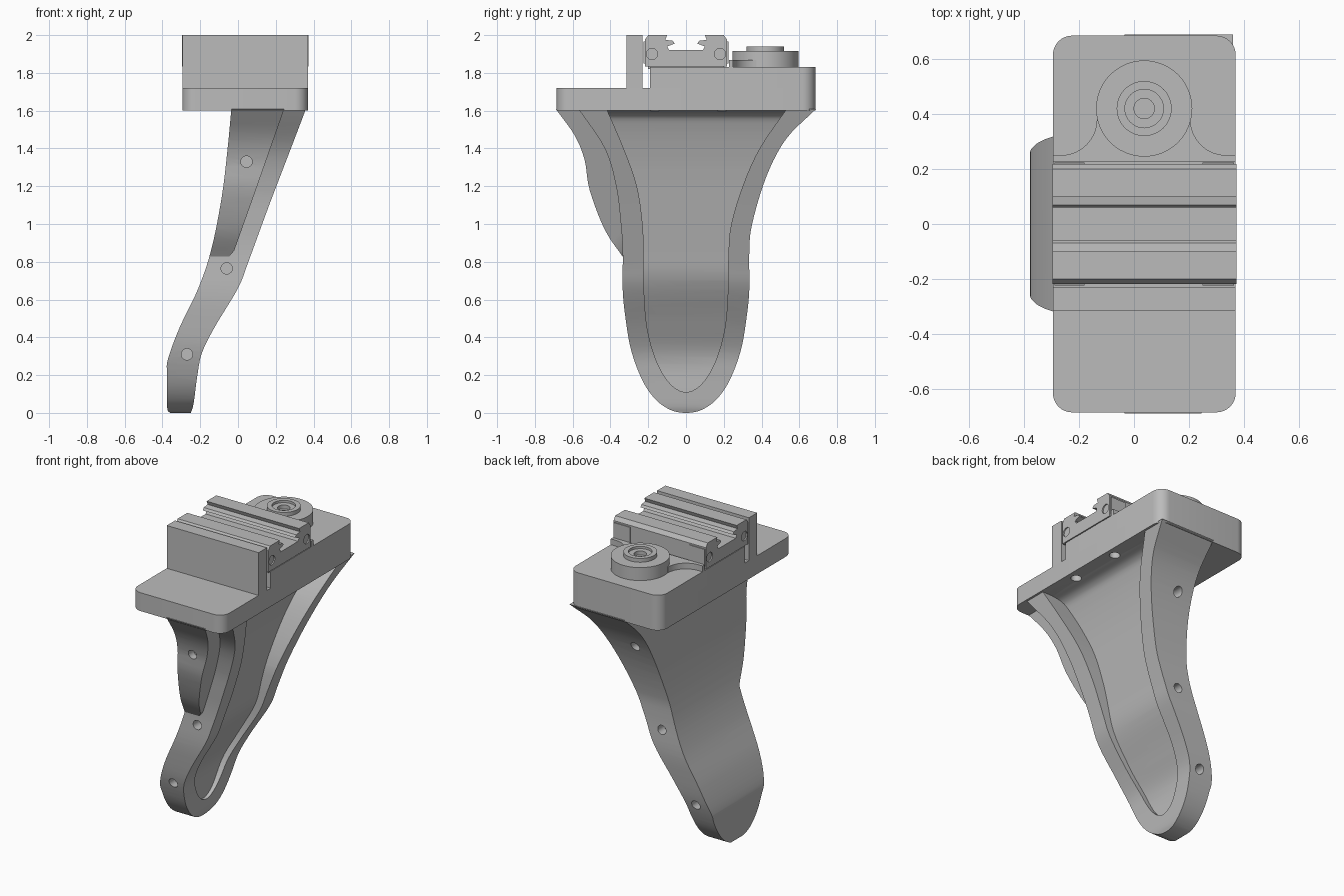
import bpy, bmesh, math
from mathutils import Vector

cube = bpy.data.objects.get("Cube")
if cube:
    bpy.data.objects.remove(cube, do_unlink=True)

GREY = (0.5, 0.5, 0.5, 1)
grey = bpy.data.materials.new("plain_grey")
grey.use_nodes = True
grey.diffuse_color = GREY
grey.node_tree.nodes["Principled BSDF"].inputs["Base Color"].default_value = GREY


def make(name, bm):
    bmesh.ops.recalc_face_normals(bm, faces=bm.faces)
    mesh = bpy.data.meshes.new(name)
    bm.to_mesh(mesh)
    bm.free()
    mesh.materials.append(grey)
    obj = bpy.data.objects.new(name, mesh)
    bpy.context.collection.objects.link(obj)
    return obj


def prism(name, outline, axis, start, end):
    """Extrude a flat outline along one axis."""
    def place(p, t):
        return {"x": (t, p[0], p[1]), "y": (p[0], t, p[1]), "z": (p[0], p[1], t)}[axis]
    bm = bmesh.new()
    low = [bm.verts.new(place(p, start)) for p in outline]
    high = [bm.verts.new(place(p, end)) for p in outline]
    bm.faces.new(low)
    bm.faces.new(high)
    n = len(outline)
    for i in range(n):
        j = (i + 1) % n
        bm.faces.new((low[i], low[j], high[j], high[i]))
    return make(name, bm)


def rect(a, b, c, d):
    return [(a, c), (b, c), (b, d), (a, d)]


def arc(cx, cy, r, start, end, steps=8):
    angles = [math.radians(start + (end - start) * i / steps) for i in range(steps + 1)]
    return [(cx + r * math.cos(a), cy + r * math.sin(a)) for a in angles]


def circle(cx, cy, r):
    return arc(cx, cy, r, 0, 360, 32)[:-1]


def smooth(points, steps=5):
    """Run a soft curve through the points."""
    p = [Vector(q) for q in points]
    p = [p[0] * 2 - p[1]] + p + [p[-1] * 2 - p[-2]]
    out = []
    for a, b, c, d in zip(p, p[1:], p[2:], p[3:]):
        for i in range(steps):
            t = i / steps
            q = b * 2 + (c - a) * t + (a * 2 - b * 5 + c * 4 - d) * t * t
            q += (b * 3 - a - c * 3 + d) * t ** 3
            out.append(tuple(q / 2))
    return out + [tuple(p[-2])]


def mirrored(points):
    return [(-y, z) for y, z in points]


def boolean(obj, cutter, operation):
    mod = obj.modifiers.new("cut", "BOOLEAN")
    mod.operation = operation
    mod.solver = "EXACT"
    mod.object = cutter
    bpy.context.view_layer.objects.active = obj
    bpy.ops.object.modifier_apply(modifier=mod.name)
    bpy.data.objects.remove(cutter, do_unlink=True)


def shade(obj, angle=35):
    bpy.ops.object.select_all(action="DESELECT")
    obj.select_set(True)
    bpy.context.view_layer.objects.active = obj
    bpy.ops.object.shade_smooth_by_angle(angle=math.radians(angle))


LEFT, RIGHT = -0.295, 0.37

# Side profiles of the curved bracket
outer = smooth([(-.36, 0), (-.375, .03), (-.375, .2), (-.372, .28), (-.31, .45), (-.21, .66),
                (-.14, .87), (-.085, 1.15), (-.055, 1.4), (-.035, 1.61)])
rim = smooth([(.36, 1.61), (.28, 1.4), (.165, 1.1), (.055, .8), (0, .66), (-.12, .46),
              (-.19, .32), (-.215, .2), (-.235, .05), (-.25, 0)])
floor = smooth([(-.26, 0), (-.25, .1), (-.235, .3), (-.15, .48), (-.03, .7), (.02, .9),
                (.11, 1.3), (.18, 1.52), (.22, 1.58), (.29, 1.6)])

# Bracket outline and tray outline seen from the open side
tip = [(0, 0), (.08, .015), (.16, .07), (.23, .17), (.29, .33), (.32, .5), (.335, .65), (.335, .85)]
wide = [(.35, 1), (.425, 1.25), (.53, 1.45), (.69, 1.61)]
narrow = [(.345, 1), (.37, 1.2), (.43, 1.4), (.57, 1.61)]
tray_tip = [(0, .11), (.08, .15), (.15, .26), (.2, .42), (.22, .6), (.225, .85)]
tray_wide = [(.24, 1), (.3, 1.2), (.39, 1.4), (.54, 1.62)]
tray_narrow = [(.23, 1), (.26, 1.2), (.33, 1.4), (.425, 1.62)]


def leg_outline(end, back, front):
    return smooth(mirrored(end + front)[::-1] + (end + back)[1:])


bracket = prism("bracket", outer + rim, "y", -1, 1)
boolean(bracket, prism("outline_cutter", leg_outline(tip, wide, narrow), "x", -1, 1), "INTERSECT")
tray = prism("tray_cutter", floor + [(.6, 1.6), (.6, 0)], "y", -.9, .9)
boolean(tray, prism("tray_outline", leg_outline(tray_tip, tray_wide, tray_narrow), "x", -.8, .8), "INTERSECT")
boolean(bracket, tray, "DIFFERENCE")

# Front gusset, flaring out beside the rim
upper = [p for p in outer if p[1] > .8]
gusset = prism("front_gusset", upper + [(.245, 1.61), (.08, 1.14), (-.02, .86), (-.06, .81)], "y", -1, 0)
flare = smooth([(-.33, .82), (-.43, .97), (-.51, 1.18), (-.537, 1.34), (-.59, 1.47), (-.69, 1.61)])
root = [(-.52, 1.61), (-.4, 1.4), (-.34, 1.2), (-.31, 1), (-.3, .82)]
boolean(gusset, prism("flare_cutter", flare + root, "x", -1, 1), "INTERSECT")

# Blind screw holes along both edges
for x, z, front, back in [(.045, 1.33, .48, .39), (-.06, .765, .27, .27), (-.27, .31, .22, .22)]:
    target = gusset if z > 1 else bracket
    boolean(target, prism("drill", circle(x, z, .03), "y", -.9, -front), "DIFFERENCE")
    boolean(bracket, prism("drill", circle(x, z, .03), "y", back, .9), "DIFFERENCE")

# Stepped top plate with rounded corners
R, END = .07, .685
back_corners = arc(RIGHT - R, END - R, R, 0, 90) + arc(LEFT + R, END - R, R, 90, 180)
front_corners = arc(LEFT + R, R - END, R, 180, 270) + arc(RIGHT - R, R - END, R, 270, 360)
plate = prism("base_plate", back_corners + front_corners, "z", 1.6, 1.72)
step = prism("raised_plate", back_corners + [(LEFT, -.19), (RIGHT, -.19)], "z", 1.71, 1.83)
wall = prism("stop_wall", rect(LEFT, RIGHT, -.315, -.23), "z", 1.71, 2)
for y in (-.165, .19):
    for target in (plate, bracket):
        boolean(target, prism("drill", circle(.31, y, .032), "z", 1.55, 1.67), "DIFFERENCE")

# Grooved rail across the plate
half = [(.218, 1.835), (.218, 1.975), (.2, 2), (.1, 2), (.11, 1.975), (.07, 1.97),
        (.06, 1.955), (.1, 1.94), (.09, 1.92)]
rail = prism("rail", half + mirrored(half)[::-1], "x", LEFT - .002, RIGHT + .002)
prism("rail_seat", rect(LEFT + .01, RIGHT - .01, -.2, .2), "z", 1.82, 1.84)
for side in (-1, 1):
    for x in (LEFT, RIGHT):
        bore = prism("bore_cutter", circle(side * .18, 1.9, .03), "x", x - .02, x + .02)
        boolean(rail, bore, "DIFFERENCE")
    for name, a, b in [("right_end_cap", LEFT + .006, -.18), ("left_end_cap", .25, RIGHT - .006)]:
        prism(name, rect(a, b, *sorted((side * .15, side * .224))), "z", 1.85, 1.965)

# Low web joining the boss to the rail
web_outline = [(LEFT, .228), (RIGHT, .228), (RIGHT, .25)]
web_outline += arc(.335, .38, .13, 270, 180) + arc(-.265, .38, .13, 0, -90) + [(LEFT, .25)]
web = prism("boss_web", web_outline, "z", 1.82, 1.868)

# Round boss with a stepped bore
profile = [(.175, 1.82), (.175, 1.915), (.1, 1.915), (.1, 1.94), (.07, 1.94), (.07, 1.925),
           (.037, 1.925), (.037, 1.9), (0, 1.9)]
bm = bmesh.new()
verts = [bm.verts.new((r, 0, z)) for r, z in profile]
edges = [bm.edges.new(pair) for pair in zip(verts, verts[1:])]
bmesh.ops.spin(bm, geom=verts + edges, cent=(0, 0, 0), axis=(0, 0, 1), angle=math.tau, steps=48)
bmesh.ops.remove_doubles(bm, verts=bm.verts, dist=.0005)
boss = make("boss", bm)
boss.location = (.037, .42, 0)

for obj in (bracket, gusset, plate, step, rail, web, boss):
    shade(obj)
